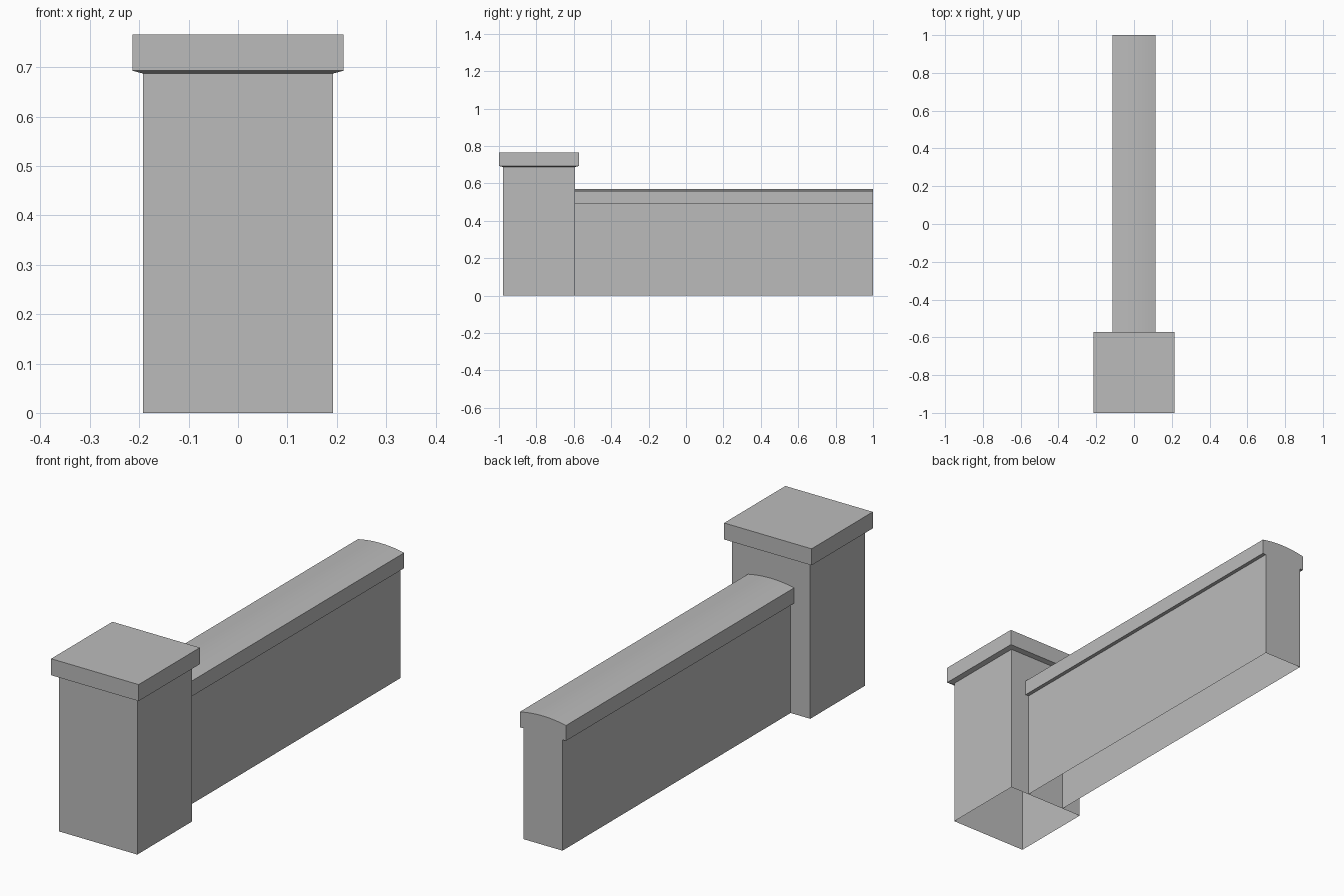
import bpy, bmesh, math

cube = bpy.data.objects.get("Cube")
if cube:
    bpy.data.objects.remove(cube, do_unlink=True)

# One plain stone colour
stone = bpy.data.materials.new("grey stone")
stone.use_nodes = True
stone.diffuse_color = (0.5, 0.5, 0.5, 1)
stone.node_tree.nodes["Principled BSDF"].inputs["Base Color"].default_value = (0.5, 0.5, 0.5, 1)


def finish(name, bm):
    bmesh.ops.recalc_face_normals(bm, faces=bm.faces)
    mesh = bpy.data.meshes.new(name)
    bm.to_mesh(mesh)
    bm.free()
    obj = bpy.data.objects.new(name, mesh)
    bpy.context.collection.objects.link(obj)
    mesh.materials.append(stone)
    return obj


def square_stack(name, y, rings, close_top):
    """Square shell through (half width, z) rings, open underneath."""
    bm = bmesh.new()
    loops = [[bm.verts.new((sx * h, y + sy * h, z))
              for sx, sy in ((-1, -1), (1, -1), (1, 1), (-1, 1))] for h, z in rings]
    for low, high in zip(loops, loops[1:]):
        for i in range(4):
            j = (i + 1) % 4
            bm.faces.new((low[i], low[j], high[j], high[i]))
    if close_top:
        bm.faces.new(loops[-1])
    return finish(name, bm)


def extrude_profile(name, profile, y0, y1, closed):
    """Run an (x, z) profile along y; an open profile leaves the base open."""
    bm = bmesh.new()
    near = [bm.verts.new((x, y0, z)) for x, z in profile]
    far = [bm.verts.new((x, y1, z)) for x, z in profile]
    n = len(profile)
    for i in range(n if closed else n - 1):
        j = (i + 1) % n
        bm.faces.new((near[i], near[j], far[j], far[i]))
    bm.faces.new(near)
    bm.faces.new(far)
    return finish(name, bm)


# Gate pillar and its overhanging cap with a shallow sloped underside
PILLAR_Y = -0.786
square_stack("pillar", PILLAR_Y, [(0.192, 0), (0.192, 0.687)], False)
square_stack("pillar_cap", PILLAR_Y,
             [(0.192, 0.687), (0.214, 0.693), (0.214, 0.766)], True)

# Wall running back from the pillar
START, END = PILLAR_Y + 0.192, 1.0
W = 0.096
extrude_profile("wall", [(-W, 0), (-W, 0.49), (W, 0.49), (W, 0)], START, END, False)

# Coping with a gently arched top
HALF, EDGE, RISE, STEPS = 0.113, 0.558, 0.012, 12
radius = (HALF ** 2 + RISE ** 2) / (2 * RISE)
spread = math.asin(HALF / radius)
arc = []
for i in range(STEPS + 1):
    a = spread * (1 - 2 * i / STEPS)
    arc.append((radius * math.sin(a), EDGE + RISE - radius * (1 - math.cos(a))))
coping = extrude_profile("wall_coping", [(-HALF, 0.49), (HALF, 0.49)] + arc, START, END, True)

bpy.ops.object.select_all(action="DESELECT")
coping.select_set(True)
bpy.context.view_layer.objects.active = coping
bpy.ops.object.shade_smooth_by_angle(angle=math.radians(30))
